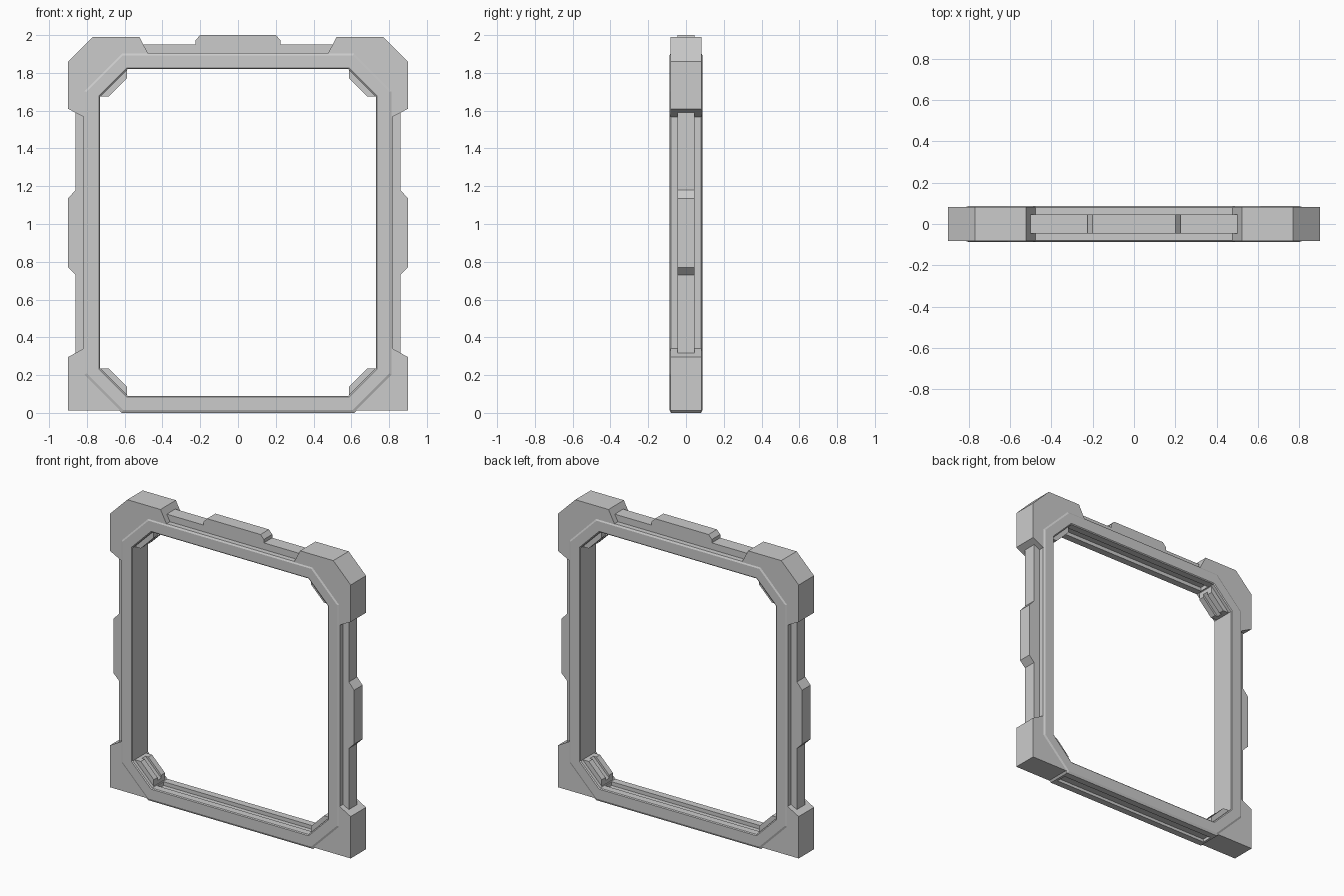
import bpy, bmesh

if "Cube" in bpy.data.objects:
    bpy.data.objects.remove(bpy.data.objects["Cube"])


def finish(name, bm):
    bmesh.ops.recalc_face_normals(bm, faces=bm.faces)
    me = bpy.data.meshes.new(name)
    bm.to_mesh(me)
    bm.free()
    ob = bpy.data.objects.new(name, me)
    bpy.context.collection.objects.link(ob)
    return ob


def prism(name, pts, y0, y1):
    """Extrude an x/z outline between two depths."""
    bm = bmesh.new()
    face = bm.faces.new([bm.verts.new((x, y0, z)) for x, z in pts])
    geo = bmesh.ops.extrude_face_region(bm, geom=[face])["geom"]
    moved = [g for g in geo if isinstance(g, bmesh.types.BMVert)]
    bmesh.ops.translate(bm, verts=moved, vec=(0, y1 - y0, 0))
    return finish(name, bm)


def octagon(h, z0, z1, c):
    return [(h - c, z0), (h, z0 + c), (h, z1 - c), (h - c, z1),
            (c - h, z1), (-h, z1 - c), (-h, z0 + c), (c - h, z0)]


def cut(ob, x, y, z0, z1):
    """Cut a long groove centred on x and y."""
    cutter = prism("groove_cutter", [(-x, z0), (x, z0), (x, z1), (-x, z1)], -y, y)
    cutter.hide_render = True
    mod = ob.modifiers.new("groove", "BOOLEAN")
    mod.object, mod.operation, mod.solver = cutter, "DIFFERENCE", "EXACT"
    bpy.context.view_layer.objects.active = ob
    bpy.ops.object.modifier_apply(modifier=mod.name)
    bpy.data.objects.remove(cutter)


# Octagonal door ring: bevelled section swept around the opening
outer = (0.817, 0.0, 1.905, 0.2)
bevel = (0.802, 0.015, 1.893, 0.194)
lip = (0.736, 0.084, 1.826, 0.147)
inner = (0.73, 0.09, 1.82, 0.145)
section = [(outer, -0.08), (bevel, -0.087), (lip, -0.087), (inner, -0.082),
           (inner, 0.082), (lip, 0.087), (bevel, 0.087), (outer, 0.08)]
bm = bmesh.new()
loops = [[bm.verts.new((x, y, z)) for x, z in octagon(*o)] for o, y in section]
for a, b in zip(loops, loops[1:] + loops[:1]):
    for i in range(8):
        j = (i + 1) % 8
        bm.faces.new((a[i], a[j], b[j], b[i]))
ring = finish("door_ring", bm)

# Guide grooves in sill, lintel and underside
cut(ring, 0.58, 0.035, 0.065, 0.12)
cut(ring, 0.58, 0.035, 1.79, 1.845)
cut(ring, 0.6, 0.035, -0.02, 0.02)

# Top strip with raised tab
prism("top_strip", [(-0.51, 1.88), (-0.51, 1.95), (-0.225, 1.95), (-0.225, 1.973),
                    (-0.2, 2.0), (0.2, 2.0), (0.225, 1.973), (0.225, 1.95),
                    (0.51, 1.95), (0.51, 1.88)], -0.045, 0.045)

for s, side in ((-1, "left"), (1, "right")):
    def mirrored(pts):
        return [(s * x, z) for x, z in pts]

    # Side strips with raised tab
    prism(side + "_strip", mirrored([
        (0.79, 0.31), (0.86, 0.31), (0.86, 0.73), (0.9, 0.77), (0.9, 1.135),
        (0.86, 1.18), (0.86, 1.6), (0.79, 1.6)]), -0.045, 0.045)

    # Corner blocks
    prism(side + "_top_corner", mirrored([
        (0.9, 1.61), (0.9, 1.86), (0.77, 1.99), (0.522, 1.99), (0.475, 1.9),
        (0.6, 1.88), (0.79, 1.69), (0.81, 1.563)]), -0.082, 0.082)
    prism(side + "_bottom_corner", mirrored([
        (0.9, 0.012), (0.9, 0.295), (0.81, 0.345), (0.79, 0.21),
        (0.6, 0.02), (0.61, 0.012)]), -0.082, 0.082)

    # Inner corner gussets: two rails joined by a lower core
    for level in ("top", "bottom"):
        def at(pts):
            return mirrored([(x, z if level == "top" else 1.91 - z) for x, z in pts])
        rail = at([(0.735, 1.675), (0.685, 1.675), (0.588, 1.772),
                   (0.588, 1.825), (0.61, 1.83), (0.74, 1.70)])
        core = at([(0.735, 1.675), (0.705, 1.675), (0.588, 1.792),
                   (0.588, 1.825), (0.61, 1.83), (0.74, 1.70)])
        name = side + "_" + level + "_gusset"
        prism(name + "_front", rail, -0.06, -0.02)
        prism(name + "_core", core, -0.02, 0.02)
        prism(name + "_back", rail, 0.02, 0.06)
